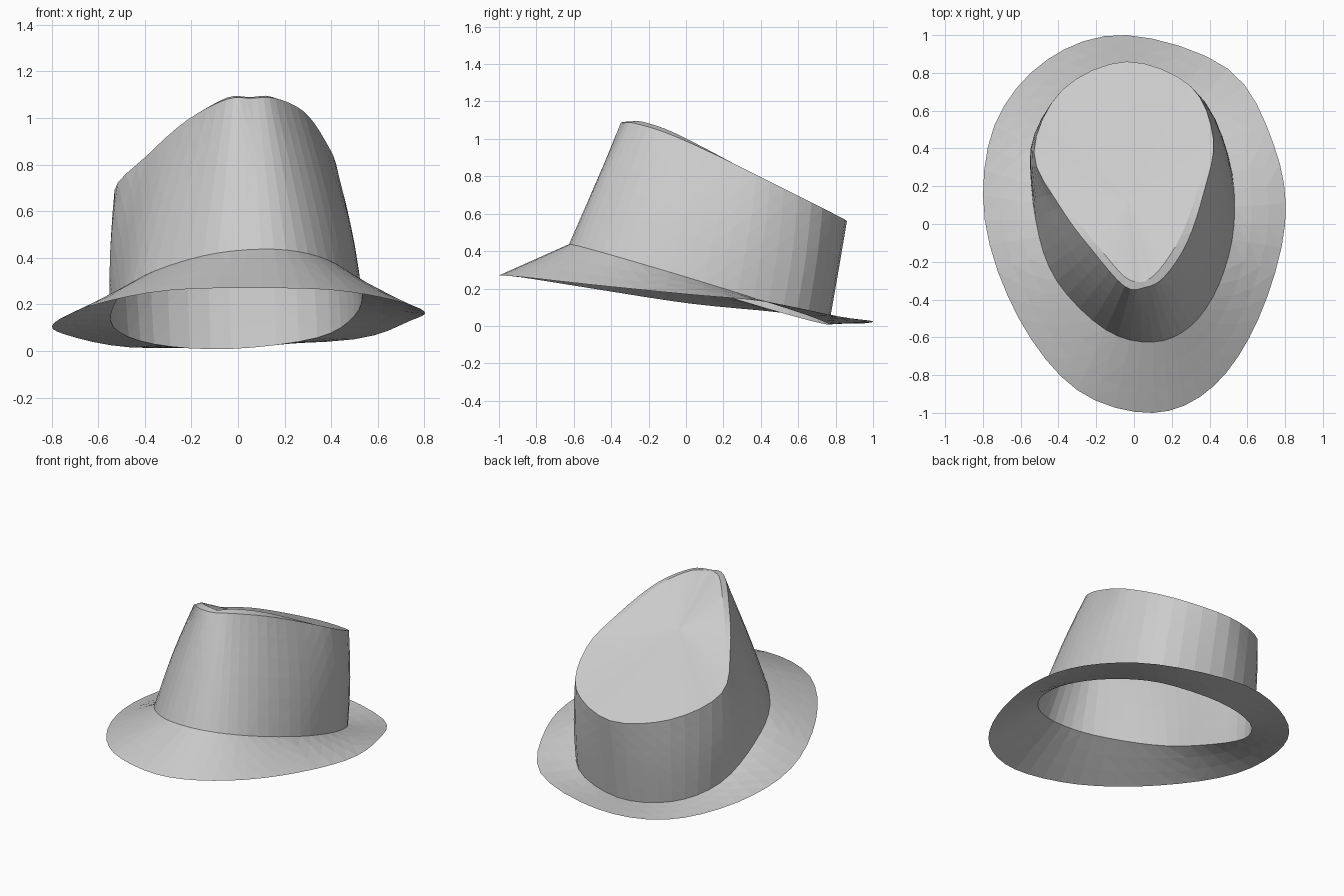
import bpy, bmesh, math
from mathutils import Vector

if "Cube" in bpy.data.objects:
    bpy.data.objects.remove(bpy.data.objects["Cube"], do_unlink=True)

SUB = 4  # samples between neighbouring outline points

felt = bpy.data.materials.new("grey_felt")
felt.use_nodes = True
GREY = (0.6, 0.6, 0.6, 1)
felt.diffuse_color = GREY
felt.node_tree.nodes["Principled BSDF"].inputs["Base Color"].default_value = GREY


def closed_curve(points):
    """Smooth closed loop through the points (Catmull-Rom)."""
    pts = [Vector(p) for p in points]
    n, out = len(pts), []
    for i in range(n):
        a, b, c, d = (pts[(i + k) % n] for k in (-1, 0, 1, 2))
        for s in range(SUB):
            t = s / SUB
            out.append(0.5 * (2 * b + (c - a) * t + (2 * a - 5 * b + 4 * c - d) * t * t
                              + (3 * b - a - 3 * c + d) * t ** 3))
    return out


def blend(lower, upper, t, bulge=0):
    """Ring between two rings, optionally pushed out at the sides."""
    ring = []
    for p, q in zip(lower, upper):
        v = p.lerp(q, t)
        out = Vector((v.x, v.y - 0.1, 0)).normalized()
        ring.append(v + out * bulge * abs(out.x) * math.sin(math.pi * t))
    return ring


def loft(name, rings, centre=None):
    """Skin a stack of rings, with an optional closing fan."""
    bm = bmesh.new()
    rows = [[bm.verts.new(p) for p in ring] for ring in rings]
    n = len(rows[0])
    for a, b in zip(rows, rows[1:]):
        for i in range(n):
            j = (i + 1) % n
            bm.faces.new((a[i], a[j], b[j], b[i]))
    if centre:
        tip = bm.verts.new(centre)
        for i in range(n):
            bm.faces.new((rows[-1][i], rows[-1][(i + 1) % n], tip))
    bmesh.ops.triangulate(bm, faces=bm.faces[:])
    mesh = bpy.data.meshes.new(name)
    bm.to_mesh(mesh)
    bm.free()
    mesh.materials.append(felt)
    bpy.context.collection.objects.link(bpy.data.objects.new(name, mesh))


# Outlines run from the front round by the left side
brim_edge = closed_curve([
    (.1, -1, .27), (.42, -.86, .26), (.66, -.5, .22), (.8, 0, .17),
    (.74, .42, .13), (.5, .82, .05), (-.04, 1, .025), (-.46, .87, .015),
    (-.74, .52, .07), (-.79, .02, .12), (-.61, -.5, .2), (-.3, -.88, .26)])

base_outline = [
    (.1, -.625), (.3, -.54), (.45, -.32), (.53, 0), (.5, .36), (.34, .65),
    (-.03, .765), (-.36, .66), (-.535, .4), (-.52, .02), (-.41, -.3), (-.15, -.56)]
crown_base = closed_curve([(x, y, .243 - .305 * y + .035 * x) for x, y in base_outline])

top_edge = closed_curve([
    (.06, -.335, 1.085), (.16, -.28, 1.085), (.28, -.1, 1.03), (.37, .17, .91),
    (.42, .45, .77), (.3, .73, .63), (-.04, .86, .56), (-.38, .71, .6),
    (-.53, .38, .69), (-.39, .09, .84), (-.22, -.14, .99), (-.05, -.33, 1.08)])

# Narrow sloping shoulder along the front and both sides of the top
centre = Vector((-.03, .12, .885))
shoulder = []
for k, p in enumerate(top_edge):
    d = min(k, len(top_edge) - k) / SUB
    w = math.sin(math.pi * (d + 1) / 5.5) if d < 4.5 else 0
    q = p.lerp(centre, .12 * w)
    q.z = p.z + .008 * w
    shoulder.append(q)

# Brim, crown wall and tilted top
loft("brim", [blend(brim_edge, crown_base, k / 3) for k in range(4)])
loft("crown_wall", [blend(crown_base, top_edge, k / 6, .02) for k in range(7)])
cap = [[p.lerp(centre, t) for p in shoulder] for t in (0, .35, .7)]
loft("crown_top", [top_edge] + cap, centre)
